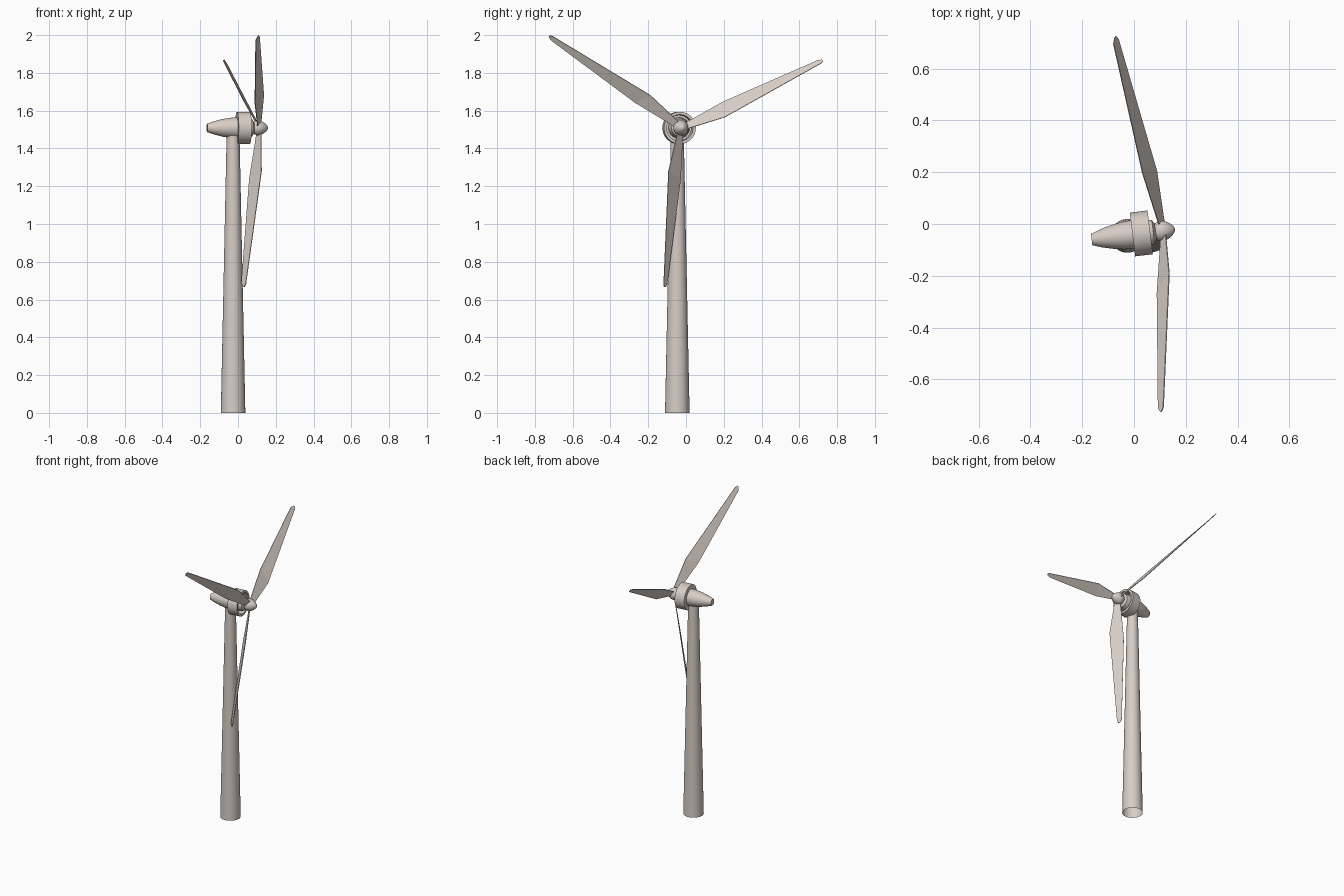
import bpy, bmesh, math
from mathutils import Matrix

if "Cube" in bpy.data.objects:
    bpy.data.objects.remove(bpy.data.objects["Cube"])

paint = bpy.data.materials.new("warm_white_paint")
paint.diffuse_color = (0.68, 0.61, 0.56, 1)
paint.use_nodes = True
paint.node_tree.nodes["Principled BSDF"].inputs["Base Color"].default_value = paint.diffuse_color

# Head frame: local x runs along the rotor axis, yawed about the tower
HEAD = Matrix.Translation((0, -0.04, 1.509)) @ Matrix.Rotation(math.radians(7), 4, 'Z')


def add_object(name, bm, matrix, smooth=True):
    bmesh.ops.recalc_face_normals(bm, faces=bm.faces[:])
    mesh = bpy.data.meshes.new(name)
    bm.to_mesh(mesh)
    bm.free()
    mesh.materials.append(paint)
    ob = bpy.data.objects.new(name, mesh)
    bpy.context.collection.objects.link(ob)
    ob.matrix_world = matrix
    if smooth:
        bpy.ops.object.select_all(action='DESELECT')
        ob.select_set(True)
        bpy.context.view_layer.objects.active = ob
        bpy.ops.object.shade_smooth_by_angle(angle=math.radians(35))
    return ob


def lathe(name, profile, matrix, closed=False, sides=48):
    """Spin (position, radius) points around local x."""
    bm = bmesh.new()
    verts = [bm.verts.new((u, r, 0)) for u, r in profile]
    edges = [bm.edges.new(p) for p in zip(verts, verts[1:])]
    if closed:
        edges.append(bm.edges.new((verts[-1], verts[0])))
    bmesh.ops.spin(bm, geom=verts + edges, cent=(0, 0, 0), axis=(1, 0, 0),
                   angle=2 * math.pi, steps=sides)
    bmesh.ops.remove_doubles(bm, verts=bm.verts[:], dist=1e-5)
    return add_object(name, bm, matrix)


# Tapered tower, open at the foot
upright = Matrix.Translation((-0.026, -0.046, 0)) @ Matrix.Rotation(-math.pi / 2, 4, 'Y')
lathe("tower", [(0, 0.065), (1.48, 0.034)], upright)

# Nacelle body, collar around it and nose cone
lathe("nacelle", [(-0.165, 0), (-0.165, 0.022), (-0.125, 0.036), (-0.085, 0.046),
                  (-0.045, 0.053), (0, 0.056), (0.035, 0.055), (0.075, 0.046),
                  (0.085, 0.03), (0.085, 0)], HEAD)
lathe("collar", [(-0.006, 0.054), (-0.006, 0.085), (0.063, 0.085),
                 (0.063, 0.07), (0.02, 0.067), (0.02, 0.054)], HEAD, closed=True)
lathe("spinner", [(0.082, 0), (0.082, 0.03), (0.095, 0.038), (0.108, 0.04), (0.122, 0.037),
                  (0.136, 0.03), (0.149, 0.02), (0.157, 0.01), (0.16, 0)], HEAD)

# Three thin pitched blades, swept slightly back: (axial, radial, chordwise)
LOW = [(0.122, 0.02, -0.017), (0.117, 0.235, -0.046), (0.032, 0.83, -0.006), (0.025, 0.845, -0.002)]
HIGH = [(0.102, 0.02, 0.013), (0.061, 0.27, 0.029), (0.011, 0.822, 0.015), (0.019, 0.845, 0.008)]
for i in range(3):
    bm = bmesh.new()
    low = [bm.verts.new(p) for p in LOW]
    high = [bm.verts.new(p) for p in HIGH]
    for k in range(3):
        bm.faces.new((low[k], low[k + 1], high[k + 1], high[k]))
    turn = Matrix.Rotation(math.radians(24.7 + 120 * i), 4, 'X')
    blade = add_object(f"blade_{i + 1}", bm, HEAD @ turn, smooth=False)
    mod = blade.modifiers.new("thickness", 'SOLIDIFY')
    mod.thickness = 0.004
    mod.offset = 0
